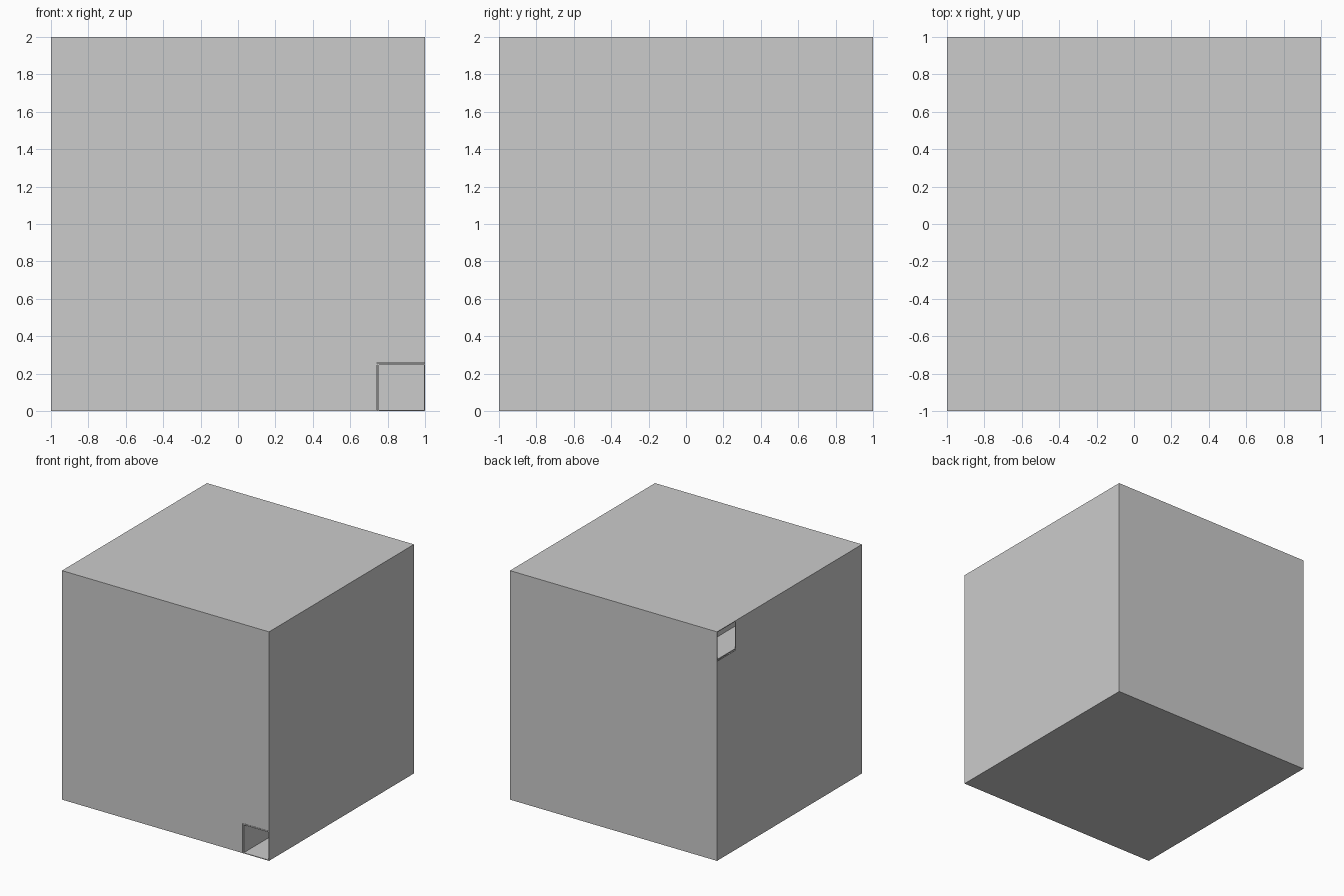
import bpy, bmesh, random
from mathutils import Matrix, Vector

if "Cube" in bpy.data.objects:
    bpy.data.objects.remove(bpy.data.objects["Cube"])

random.seed(4)
N, P, T, SKIN = 8, 0.25, 0.01, 0.005   # cells per side, cell pitch, wall thickness, shell thickness


def add_box(bm, lo, hi):
    lo, hi = Vector(lo), Vector(hi)
    size = hi - lo
    bmesh.ops.create_cube(bm, size=1, matrix=Matrix.Translation((lo + hi) / 2) @ Matrix.Diagonal((*size, 1)))


def make_object(name, boxes):
    bm = bmesh.new()
    for lo, hi in boxes:
        add_box(bm, lo, hi)
    mesh = bpy.data.meshes.new(name)
    bm.to_mesh(mesh)
    bm.free()
    obj = bpy.data.objects.new(name, mesh)
    bpy.context.collection.objects.link(obj)
    return obj


# Thin outer shell, hollowed, with an entrance at the front and an exit on the left
shell = make_object("outer_shell", [((-1, -1, 0), (1, 1, 2))])
i = 1 - SKIN
cutters = {
    "chamber_cutter": ((-i, -i, SKIN), (i, i, 2 - SKIN)),
    "entrance_cutter": ((0.744, -1.1, 0.006), (0.994, -0.95, 0.26)),
    "exit_cutter": ((-1.1, 0.744, 1.742), (-0.95, 0.994, 1.994)),
}
for name, box in cutters.items():
    cutter = make_object(name, [box])
    cutter.hide_render = True
    cutter.hide_set(True)
    mod = shell.modifiers.new(name, 'BOOLEAN')
    mod.operation = 'DIFFERENCE'
    mod.solver = 'EXACT'
    mod.object = cutter

# Maze passages carved by a depth-first walk; a wall is (lower cell, axis)
start = (N - 1, 0, 0)
solid = {((N - 2, 0, 0), 0), ((N - 2, 1, 0), 0), (start, 2)}
for y in (5, 6, 7):
    solid |= {((0, y, N - 1), 0), ((0, y, N - 2), 2)}
opened, seen, stack = set(), {start}, [start]
while stack:
    cell = stack[-1]
    options = []
    for axis in range(3):
        for step in (-1, 1):
            other = list(cell)
            other[axis] += step
            other = tuple(other)
            wall = (min(cell, other), axis)
            if 0 <= other[axis] < N and other not in seen and wall not in solid:
                options.append((other, wall))
    if options:
        other, wall = random.choice(options)
        seen.add(other)
        opened.add(wall)
        stack.append(other)
    else:
        stack.pop()

# Inner walls wherever no passage was carved
panels = []
origin = (-1, -1, 0)
for n in range(N ** 3):
    cell = (n % N, n // N % N, n // N ** 2)
    for axis in range(3):
        if cell[axis] == N - 1 or (cell, axis) in opened:
            continue
        lo = [max(origin[k] + cell[k] * P, origin[k] + SKIN) for k in range(3)]
        hi = [min(origin[k] + (cell[k] + 1) * P, origin[k] + 2 - SKIN) for k in range(3)]
        plane = origin[axis] + (cell[axis] + 1) * P
        lo[axis], hi[axis] = plane - T / 2, plane + T / 2
        panels.append((lo, hi))
make_object("maze_walls", panels)
